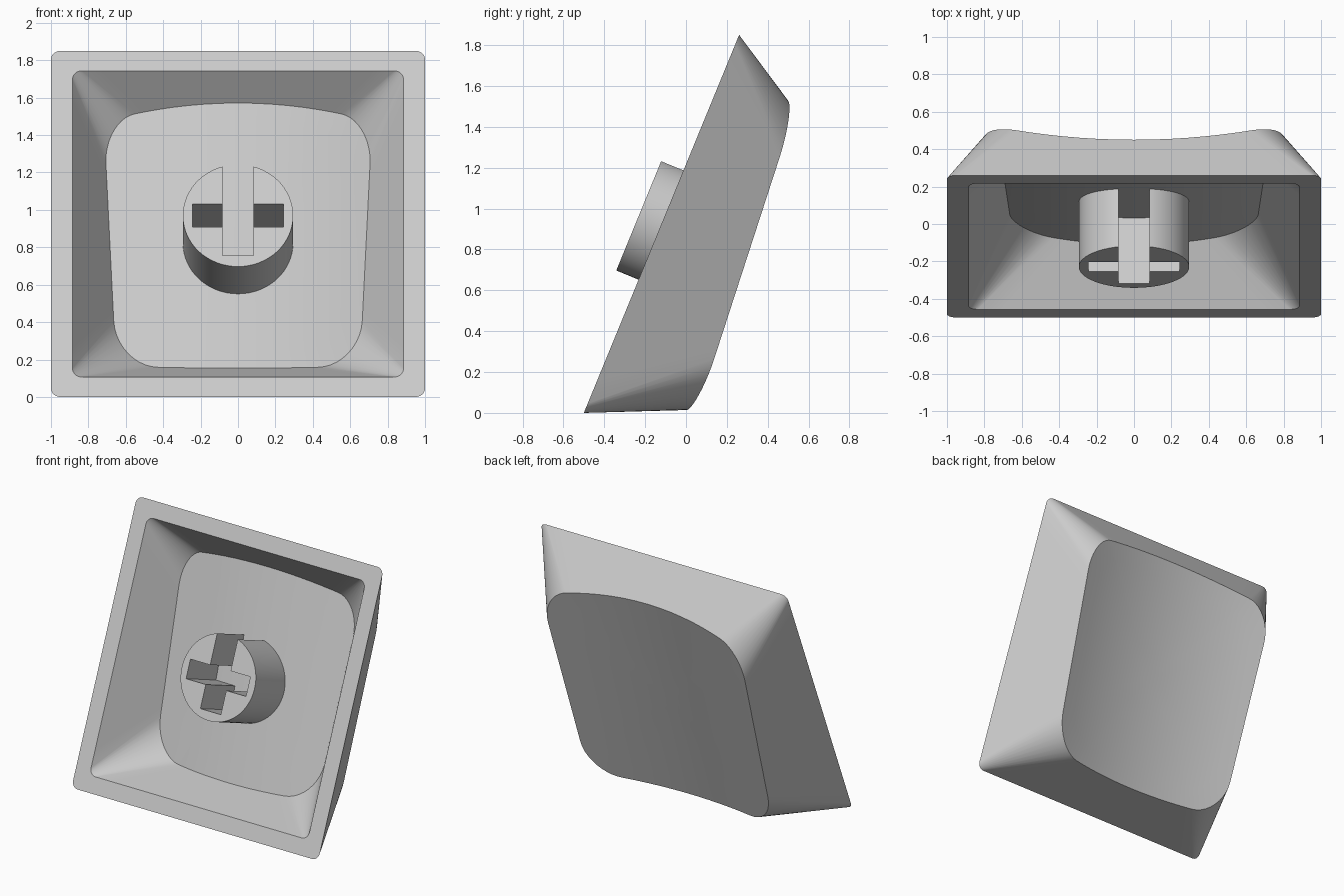
import bpy, bmesh, math
from mathutils import Matrix

if "Cube" in bpy.data.objects:
    bpy.data.objects.remove(bpy.data.objects["Cube"])

# Local frame: x across, y up the open base, z into the body; the cap leans back
S, C = 0.38, 0.925
FRAME = Matrix(((-1, 0, 0, 0), (0, S, C, -0.12), (0, C, -S, 0.925), (0, 0, 0, 1)))

grey = bpy.data.materials.new("light grey plastic")
grey.diffuse_color = (0.6, 0.6, 0.6, 1)
grey.use_nodes = True
grey.node_tree.nodes["Principled BSDF"].inputs["Base Color"].default_value = grey.diffuse_color


def rounded_rect(hx, y0, y1, r, corner=10, side=14):
    """Rounded rectangle outline with subdivided straight sides."""
    centres = [(hx - r, y1 - r), (r - hx, y1 - r), (r - hx, y0 + r), (hx - r, y0 + r)]
    pts = []
    for q, (cx, cy) in enumerate(centres):
        for i in range(corner + 1):
            a = math.pi / 2 * (q + i / corner)
            pts.append((cx + r * math.cos(a), cy + r * math.sin(a)))
        nx, ny = centres[(q + 1) % 4]
        a = math.pi / 2 * (q + 1)
        p = pts[-1]
        e = (nx + r * math.cos(a), ny + r * math.sin(a))
        for i in range(1, side):
            t = i / side
            pts.append((p[0] + (e[0] - p[0]) * t, p[1] + (e[1] - p[1]) * t))
    return pts


def shell(half, radius, k_side, k_low, k_high, height, top_radius, dish):
    """Rings from the base outline up the tapered wall and over the dished face."""
    base = rounded_rect(half, -half, half, radius)
    top = rounded_rect(half - k_side * height, -half + k_low * height,
                       half - k_high * height, top_radius)
    rim = []
    for (bx, by), (tx, ty) in zip(base, top):
        x, y = tx, ty
        for _ in range(12):                      # wall line meets the dish
            t = dish(x, y) / height
            x, y = bx + (tx - bx) * t, by + (ty - by) * t
        rim.append((x, y))
    rings = [[(x, y, 0) for x, y in base]]
    for s in (1, 0.85, 0.7, 0.55, 0.4, 0.25, 0.1):
        rings.append([(x * s, y * s, dish(x * s, y * s)) for x, y in rim])
    return rings


def finish(ob):
    ob.data.materials.append(grey)
    bpy.context.view_layer.objects.active = ob
    ob.select_set(True)
    bpy.ops.object.shade_smooth_by_angle(angle=math.radians(30))
    ob.select_set(False)


# Cap shell: outer surface, flat base rim, inner walls and ceiling
outer = shell(1.0, 0.05, 0.49, 0.444, 0.60, 0.45, 0.25,
              lambda x, y: 0.345 - 0.086 * y + 0.174 * x * x)
inner = shell(0.885, 0.05, 0.62, 0.58, 0.67, 0.32, 0.24,
              lambda x, y: 0.24 - 0.088 * y + 0.18 * x * x)
bm = bmesh.new()
rings = [[bm.verts.new(p) for p in ring] for ring in outer[::-1] + inner]
for a, b in zip(rings, rings[1:]):
    n = len(a)
    for i in range(n):
        j = (i + 1) % n
        bm.faces.new((a[i], a[j], b[j], b[i]))
bm.faces.new(rings[0])
bm.faces.new(rings[-1])
bmesh.ops.recalc_face_normals(bm, faces=bm.faces)
mesh = bpy.data.meshes.new("cap_shell")
bm.to_mesh(mesh)
bm.free()
cap = bpy.data.objects.new("cap_shell", mesh)
bpy.context.collection.objects.link(cap)
cap.matrix_world = FRAME
finish(cap)

# Round mounting stem
Z0, Z1 = -0.118, 0.285
bpy.ops.mesh.primitive_cylinder_add(vertices=64, radius=0.295, depth=Z1 - Z0)
stem = bpy.context.object
stem.name = "stem"
stem.data.transform(Matrix.Translation((0, 0, (Z0 + Z1) / 2)))
stem.matrix_world = FRAME


# Cross-shaped socket: the long slot is open at the upper side of the stem
def cut_slot(name, x, y0, y1):
    bpy.ops.mesh.primitive_cube_add(size=1)
    cutter = bpy.context.object
    cutter.name = name
    cutter.data.transform(Matrix.Translation((0, (y0 + y1) / 2, 0.1))
                          @ Matrix.Diagonal((2 * x, y1 - y0, 1, 1)))
    cutter.matrix_world = FRAME
    bpy.context.view_layer.update()
    mod = stem.modifiers.new(name, "BOOLEAN")
    mod.object = cutter
    mod.operation = "DIFFERENCE"
    mod.solver = "EXACT"
    bpy.context.view_layer.objects.active = stem
    bpy.ops.object.modifier_apply(modifier=name)
    bpy.data.objects.remove(cutter)


cut_slot("long_slot", 0.083, -0.232, 0.4)
cut_slot("cross_slot", 0.243, -0.067, 0.067)
bpy.ops.object.select_all(action="DESELECT")
finish(stem)
